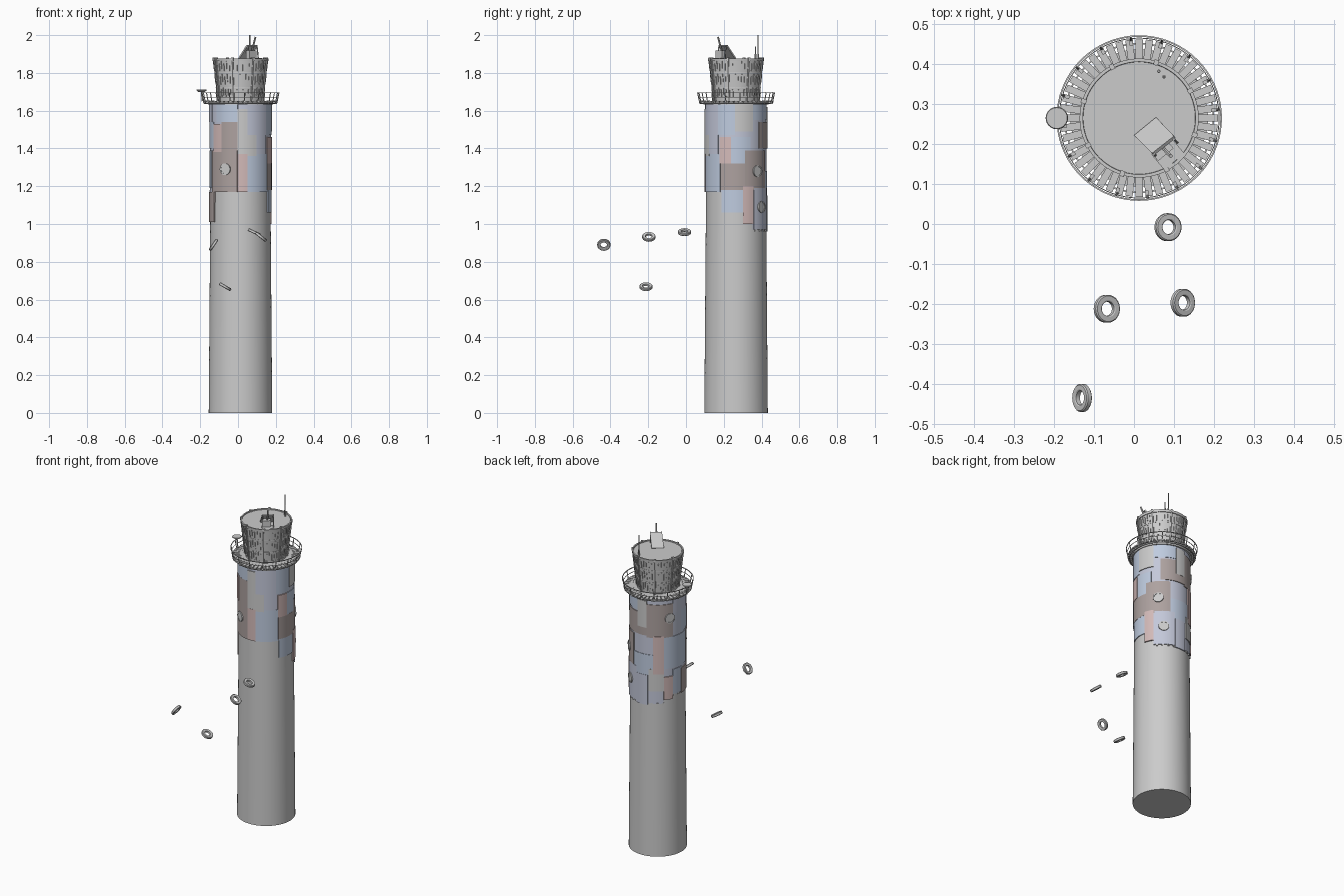
import bpy, bmesh
from math import radians, sin, cos, pi
from mathutils import Vector, Matrix

if "Cube" in bpy.data.objects:
    bpy.data.objects.remove(bpy.data.objects["Cube"])

CX, CY = 0.013, 0.265            # tower axis


def polar(r, deg, z):
    a = radians(deg)
    return Vector((CX + r * cos(a), CY + r * sin(a), z))


def finish(name, bm, mat=None, smooth=True):
    bmesh.ops.recalc_face_normals(bm, faces=bm.faces)
    me = bpy.data.meshes.new(name)
    bm.to_mesh(me)
    bm.free()
    ob = bpy.data.objects.new(name, me)
    bpy.context.collection.objects.link(ob)
    if mat:
        me.materials.append(mat)
    if smooth:
        bpy.ops.object.select_all(action='DESELECT')
        ob.select_set(True)
        bpy.context.view_layer.objects.active = ob
        bpy.ops.object.shade_smooth_by_angle(angle=radians(30))
    return ob


def sweep(bm, profile, a0=0, a1=360, step=5):
    """Turn a closed (radius, z) profile around the tower axis."""
    n = max(2, round((a1 - a0) / step))
    full = a1 - a0 >= 360
    rows = [[bm.verts.new(polar(r, a0 + (a1 - a0) * i / n, z)) for r, z in profile]
            for i in range(n if full else n + 1)]
    k = len(profile)
    for i in range(n):
        p, q = rows[i], rows[(i + 1) % len(rows)]
        for j in range(k):
            bm.faces.new((p[j], q[j], q[(j + 1) % k], p[(j + 1) % k]))
    if not full:
        bm.faces.new(rows[0])
        bm.faces.new(rows[-1])


def ring(bm, r0, r1, z0, z1, a0=0, a1=360):
    sweep(bm, [(r0, z0), (r1, z0), (r1, z1), (r0, z1)], a0, a1)


def solid(bm, r_bottom, r_top, z0, z1, n=72, centre=(CX, CY)):
    bmesh.ops.create_cone(bm, cap_ends=True, segments=n, radius1=r_bottom, radius2=r_top, depth=z1 - z0,
                          matrix=Matrix.Translation((*centre, (z0 + z1) / 2)))


def rod(bm, p, q, r, n=6):
    p, q = Vector(p), Vector(q)
    rot = (q - p).to_track_quat('Z', 'Y').to_matrix().to_4x4()
    bmesh.ops.create_cone(bm, cap_ends=True, segments=n, radius1=r, radius2=r, depth=(q - p).length,
                          matrix=Matrix.Translation((p + q) / 2) @ rot)


def box(bm, loc, size, deg=0, tilt=0):
    """Box with x pointing along deg, leaning outward by tilt."""
    m = (Matrix.Translation(loc) @ Matrix.Rotation(radians(deg), 4, 'Z')
         @ Matrix.Rotation(radians(tilt), 4, 'Y') @ Matrix.Diagonal((*size, 1)))
    bmesh.ops.create_cube(bm, size=1, matrix=m)


def colour(name, rgb):
    m = bpy.data.materials.new(name)
    m.diffuse_color = (*rgb, 1)
    m.use_nodes = True
    m.node_tree.nodes["Principled BSDF"].inputs["Base Color"].default_value = m.diffuse_color
    return m


blue = colour("blue", (0.52, 0.60, 0.74))
lavender = colour("lavender", (0.55, 0.58, 0.70))
brown = colour("brown", (0.42, 0.36, 0.35))
pink = colour("pink", (0.66, 0.50, 0.49))

# Tower shaft
bm = bmesh.new()
solid(bm, 0.168, 0.155, 0, 1.64, 96)
finish("tower_shaft", bm)

# Patchwork cladding: (start angle, end angle, bottom, top), by colour and outer radius
cladding = {
    "cladding_base": (lavender, 0.162, [
        (0, 360, 1.17, 1.64), (33, 137, 0.97, 1.17), (137, 200, 1.02, 1.17)]),
    "cladding_blue": (blue, 0.165, [
        (-140, -95, 1.54, 1.64), (-35, -2, 1.47, 1.64), (33, 80, 1.55, 1.64),
        (-77, -31, 1.17, 1.37), (-9, 28, 1.31, 1.46), (-28, 13, 1.06, 1.18),
        (137, 200, 1.19, 1.39), (64, 115, 1.15, 1.28), (180, 211, 1.40, 1.54), (157, 182, 1.02, 1.18)]),
    "cladding_lavender": (lavender, 0.1665, [
        (-77, -35, 1.37, 1.64), (35, 77, 0.97, 1.19), (78, 104, 0.96, 1.15), (157, 205, 1.54, 1.64)]),
    "cladding_brown": (brown, 0.166, [
        (-127, -95, 1.39, 1.54), (-155, -96, 1.17, 1.39), (-30, 17, 1.18, 1.32),
        (17, 68, 1.18, 1.39), (47, 102, 1.40, 1.54), (102, 157, 1.39, 1.60), (180, 213, 1.01, 1.17)]),
    "cladding_pink": (pink, 0.168, [
        (-149, -127, 1.38, 1.53), (-95, -77, 1.17, 1.37), (-31, -9, 1.32, 1.46),
        (13, 33, 1.00, 1.20), (115, 137, 1.16, 1.40), (137, 157, 0.995, 1.14)]),
    "cladding_grey": (None, 0.167, [
        (-95, -59, 1.36, 1.47), (-95, -77, 1.47, 1.61), (-2, 33, 1.49, 1.64),
        (80, 102, 1.45, 1.62), (106, 137, 1.05, 1.19)]),
}
for name, (mat, r, panels) in cladding.items():
    bm = bmesh.new()
    for a0, a1, z0, z1 in panels:
        ring(bm, 0.153, r, z0, z1, a0, a1)
    finish(name, bm, mat)

# Clips along the lower cladding edge
bm = bmesh.new()
for a in range(40, 200, 12):
    box(bm, polar(0.161, a, 0.968 if a < 137 else 1.018), (0.008, 0.012, 0.014), a)
finish("cladding_clips", bm, smooth=False)

# Portholes: rim and glass
rims, glass = bmesh.new(), bmesh.new()
for a, z in ((-119, 1.29), (43, 1.28), (54, 1.09), (150, 1.51)):
    rod(glass, polar(0.15, a, z), polar(0.1685, a, z), 0.025, 24)
    m = Matrix.Translation(polar(0.165, a, z)) @ Matrix.Rotation(radians(a), 4, 'Z') @ Matrix.Rotation(pi / 2, 4, 'Y')
    rows = [[rims.verts.new(m @ Vector((r * cos(t * pi / 12), r * sin(t * pi / 12), h)))
             for r, h in ((0.024, -0.008), (0.031, -0.008), (0.031, 0.006), (0.024, 0.006))] for t in range(24)]
    for i in range(24):
        p, q = rows[i], rows[(i + 1) % 24]
        for j in range(4):
            rims.faces.new((p[j], q[j], q[(j + 1) % 4], p[(j + 1) % 4]))
finish("porthole_rims", rims)
finish("porthole_glass", glass)

# Gallery deck with radial planks
bm = bmesh.new()
ring(bm, 0.11, 0.172, 1.632, 1.642)
ring(bm, 0.184, 0.188, 1.634, 1.641)
for i in range(48):
    a = i * 7.5
    box(bm, polar(0.156, a, 1.646), (0.082, 0.018, 0.008), a)
finish("gallery_deck", bm)

# Gallery railing
bm = bmesh.new()
for r, z, t in ((0.205, 1.695, 0.002), (0.2, 1.67, 0.0012)):
    ring(bm, r - t, r + t, z - t, z + t)
for i in range(16):
    a = i * 22.5 + 6
    rod(bm, polar(0.192, a, 1.635), polar(0.205, a, 1.697), 0.0028)
    box(bm, polar(0.19, a, 1.648), (0.016, 0.009, 0.012), a)
finish("gallery_railing", bm)

# Round dish on the rail
bm = bmesh.new()
solid(bm, 0.018, 0.028, 1.700, 1.708, 32, (-0.193, CY))
solid(bm, 0.028, 0.026, 1.708, 1.712, 32, (-0.193, CY))
rod(bm, (-0.188, CY, 1.65), (-0.193, CY, 1.70), 0.004)
finish("rail_dish", bm)

# Flared cabin with raised rim
bm = bmesh.new()
solid(bm, 0.118, 0.143, 1.64, 1.871)
sweep(bm, [(0.139, 1.862), (0.147, 1.862), (0.149, 1.877), (0.141, 1.877)])
for z in (1.66, 1.72, 1.80):
    r = 0.118 + 0.025 * (z - 1.64) / 0.231
    ring(bm, r - 0.005, r + 0.0015, z, z + 0.004)
finish("cabin", bm)

# Cabin ribs, rim clamps and narrow wall slats
bm = bmesh.new()
for i in range(8):
    a = 28 + i * 45
    rod(bm, polar(0.122, a, 1.645), polar(0.147, a, 1.872), 0.0045)
    box(bm, polar(0.145, a, 1.873), (0.014, 0.012, 0.018), a)
    for k, off in enumerate((9, 16, 23, 30, 37)):
        for z in (1.69, 1.76, 1.83):
            z += 0.012 * (k % 2)
            r = 0.118 + 0.025 * (z - 1.64) / 0.231
            box(bm, polar(r + 0.001, a + off, z), (0.006, 0.005, 0.042), a + off, 6.2)
finish("cabin_ribs", bm, smooth=False)

# Leaning roof panel with its equipment box and struts
bm = bmesh.new()
low = [Vector((0.0, 0.222, 1.876)), Vector((0.055, 0.267, 1.876))]
high = [Vector((0.1, 0.220, 1.948)), Vector((0.045, 0.177, 1.948))]
n = Vector((0.005, -0.005, -0.005))
bottom, top = [[bm.verts.new(p + d) for p in low + high] for d in (n, n * 0)]
bm.faces.new(bottom)
bm.faces.new(top)
for i in range(4):
    j = (i + 1) % 4
    bm.faces.new((bottom[i], bottom[j], top[j], top[i]))
finish("roof_panel", bm, smooth=False)
bm = bmesh.new()
box(bm, (0.07, 0.185, 1.895), (0.03, 0.05, 0.045), -50)
box(bm, (0.085, 0.175, 1.875), (0.05, 0.065, 0.008), -50)
for x, y in ((0.05, 0.175), (0.1, 0.212)):
    rod(bm, (x + 0.008, y - 0.008, 1.87), (x, y, 1.946), 0.0035)
rod(bm, (0.068, 0.195, 1.89), (0.092, 0.170, 1.99), 0.005)
finish("roof_equipment", bm)

# Antennas
bm = bmesh.new()
for x, y, z in ((0.062, 0.382, 2.0), (0.075, 0.368, 1.94)):
    rod(bm, (x, y, 1.865), (x, y, z), 0.003, 8)
    rod(bm, (x, y, 1.865), (x, y, 1.9), 0.0045, 8)
finish("antennas", bm)

# Floating rings: centre and sideways tilt
prof = [(0.018, -0.006), (0.021, -0.008), (0.032, -0.008), (0.035, -0.005),
        (0.035, 0.005), (0.032, 0.008), (0.021, 0.008), (0.018, 0.006)]
for i, (x, y, z, tilt) in enumerate(((0.085, -0.008, 0.957, 25), (0.122, -0.197, 0.932, 38),
                                     (-0.068, -0.212, 0.668, 30), (-0.13, -0.435, 0.89, -56))):
    bm = bmesh.new()
    sweep(bm, prof, step=9)
    bmesh.ops.translate(bm, verts=bm.verts, vec=(-CX, -CY, 0))
    ob = finish(f"floating_ring_{i + 1}", bm)
    ob.location = (x, y, z)
    ob.rotation_euler = (0, radians(tilt), 0)
